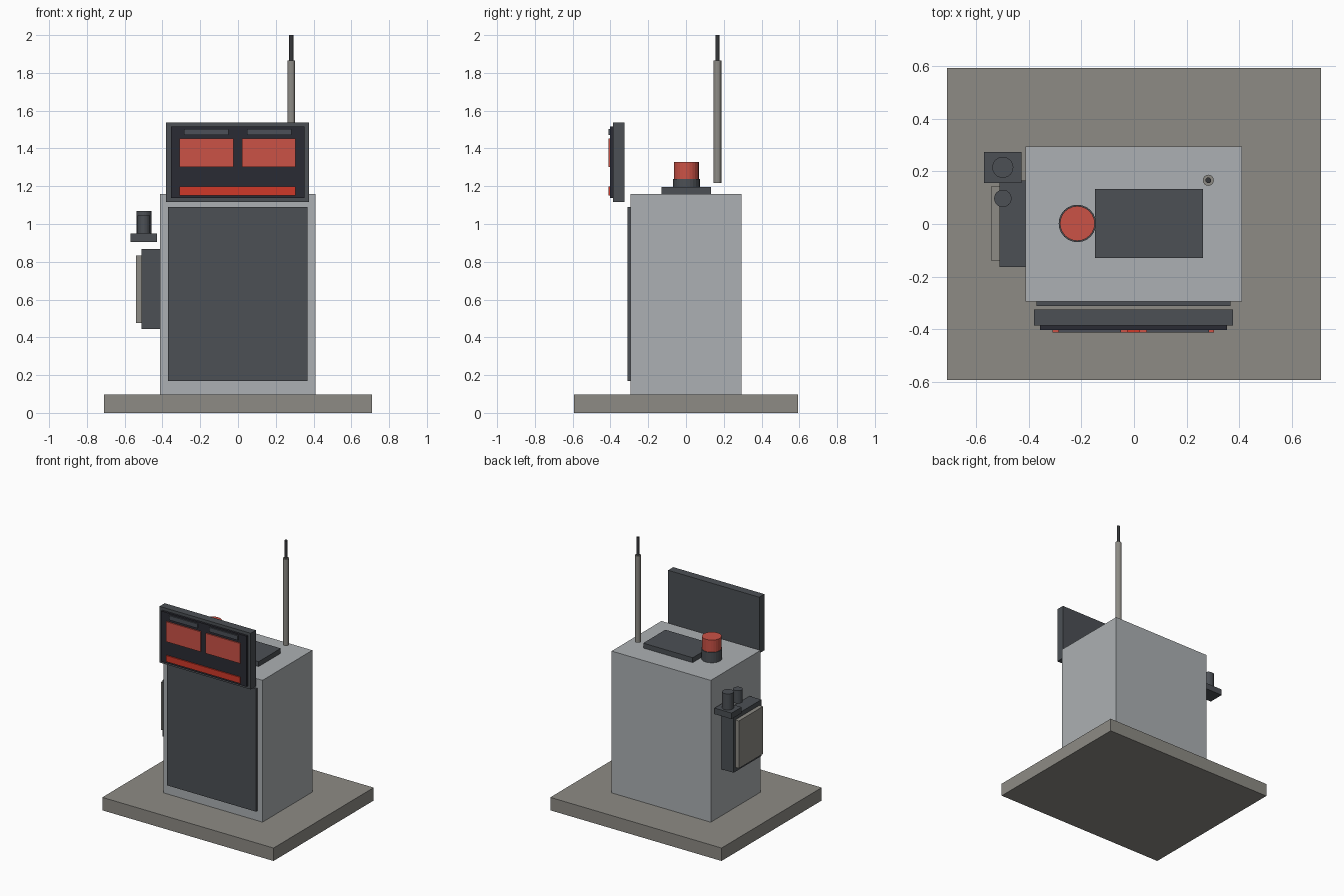
import bpy
import bmesh

if "Cube" in bpy.data.objects:
    bpy.data.objects.remove(bpy.data.objects["Cube"])


def material(name, r, g, b):
    def lin(c):
        c /= 255
        return c / 12.92 if c <= 0.04045 else ((c + 0.055) / 1.055) ** 2.4
    m = bpy.data.materials.new(name)
    m.diffuse_color = (lin(r), lin(g), lin(b), 1)
    m.use_nodes = True
    m.node_tree.nodes["Principled BSDF"].inputs["Base Color"].default_value = m.diffuse_color
    return m


CONCRETE = material("concrete grey", 141, 139, 133)
STEEL = material("light steel", 172, 176, 179)
DARK = material("dark grey", 76, 80, 85)
BLACK = material("near black", 42, 43, 51)
TIP = material("tip black", 54, 55, 58)
LABEL = material("label grey", 76, 80, 88)
RED = material("soft red", 203, 82, 70)
BRIGHT = material("bright red", 208, 56, 40)


def finish(name, bm, mat):
    me = bpy.data.meshes.new(name)
    bm.to_mesh(me)
    bm.free()
    me.materials.append(mat)
    ob = bpy.data.objects.new(name, me)
    bpy.context.collection.objects.link(ob)
    return ob


def box(name, mat, x, y, z):
    """Box from (min, max) ranges on each axis."""
    bm = bmesh.new()
    bmesh.ops.create_cube(bm, size=1)
    for v in bm.verts:
        v.co = [r[0] if c < 0 else r[1] for c, r in zip(v.co, (x, y, z))]
    return finish(name, bm, mat)


def cylinder(name, mat, x, y, r, z, sides=24):
    """Upright cylinder between two heights."""
    bm = bmesh.new()
    bmesh.ops.create_cone(bm, cap_ends=True, segments=sides,
                          radius1=r, radius2=r, depth=z[1] - z[0])
    bmesh.ops.translate(bm, verts=bm.verts, vec=(x, y, sum(z) / 2))
    return finish(name, bm, mat)


# Plinth and cabinet
box("plinth", CONCRETE, (-0.71, 0.71), (-0.593, 0.593), (0, 0.097))
box("cabinet", STEEL, (-0.412, 0.41), (-0.295, 0.295), (0.097, 1.16))
box("front_door", DARK, (-0.37, 0.367), (-0.311, -0.295), (0.17, 1.09))

# Display head standing in front of the cabinet
box("display_housing", DARK, (-0.38, 0.376), (-0.386, -0.325), (1.117, 1.538))
box("display_bezel", BLACK, (-0.356, 0.353), (-0.402, -0.386), (1.137, 1.516))
for side, x0 in (("left", -0.309), ("right", 0.02)):
    box(side + "_screen", RED, (x0, x0 + 0.284), (-0.411, -0.402), (1.302, 1.452))
for side, x0 in (("left", -0.286), ("right", 0.048)):
    box(side + "_label", LABEL, (x0, x0 + 0.236), (-0.411, -0.402), (1.471, 1.504))
box("warning_bar", BRIGHT, (-0.309, 0.304), (-0.411, -0.402), (1.152, 1.198))

# Roof equipment
box("roof_plate", DARK, (-0.148, 0.262), (-0.13, 0.132), (1.16, 1.197))
cylinder("beacon_base", DARK, -0.215, 0.002, 0.071, (1.16, 1.237))
cylinder("beacon_lamp", RED, -0.215, 0.002, 0.066, (1.237, 1.328))
cylinder("antenna_mast", CONCRETE, 0.282, 0.166, 0.021, (1.217, 1.866), 16)
cylinder("antenna_tip", TIP, 0.282, 0.166, 0.011, (1.866, 2.0), 12)

# Side service box with cover, shelf and two posts
box("side_box", DARK, (-0.51, -0.412), (-0.164, 0.165), (0.444, 0.867))
box("side_cover", CONCRETE, (-0.54, -0.51), (-0.141, 0.145), (0.477, 0.833))
box("side_shelf", DARK, (-0.57, -0.428), (0.156, 0.274), (0.904, 0.949))
cylinder("large_post", DARK, -0.498, 0.215, 0.04, (0.949, 1.069))
cylinder("small_post", DARK, -0.498, 0.097, 0.033, (0.949, 1.045))
